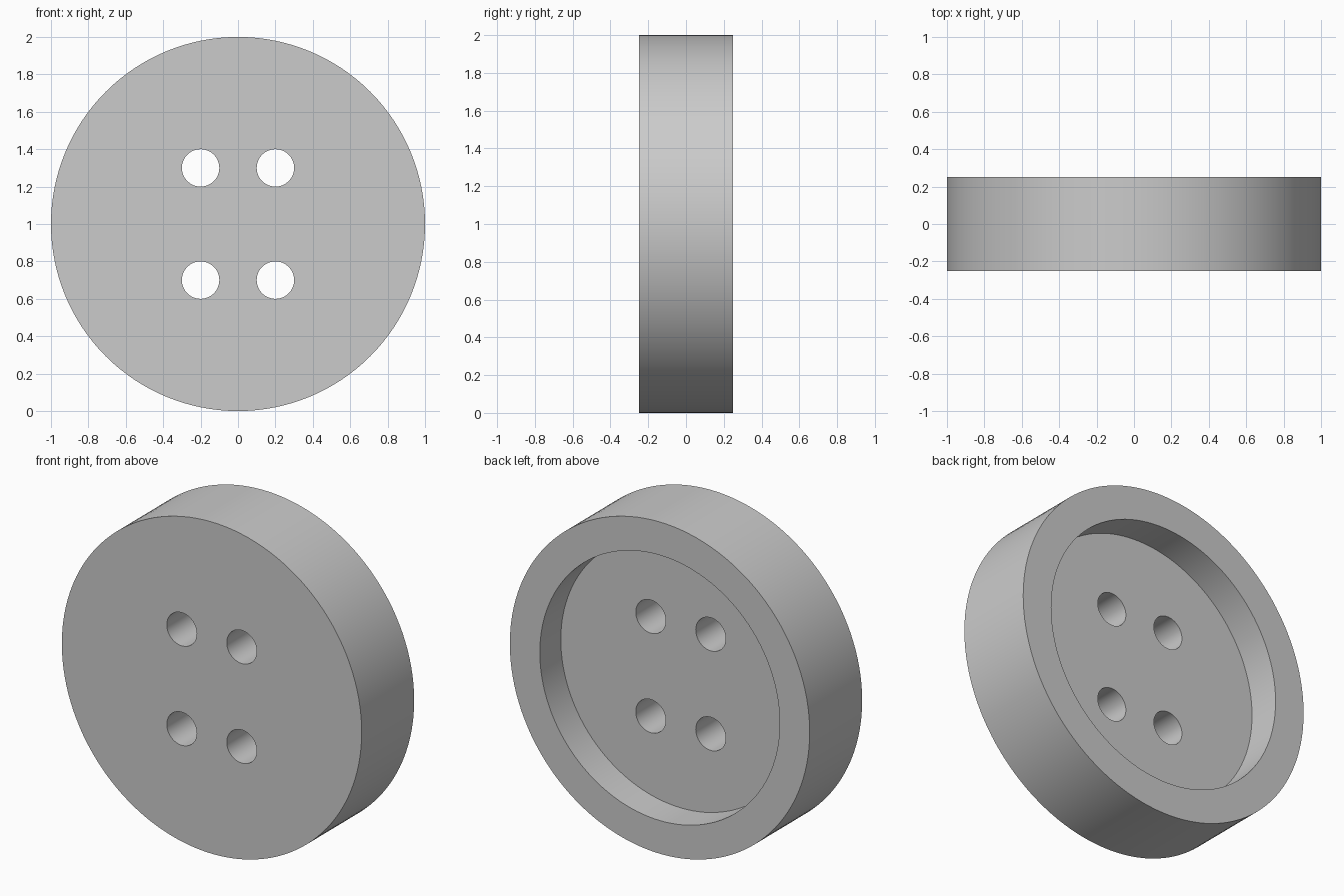
import bpy
from math import pi, radians

if "Cube" in bpy.data.objects:
    bpy.data.objects.remove(bpy.data.objects["Cube"], do_unlink=True)

RADIUS, THICKNESS = 1.0, 0.5
RECESS_RADIUS, RECESS_DEPTH = 0.8, 0.2
HOLE_RADIUS, HOLE_X, HOLE_Z = 0.1, 0.2, 0.3
BACK = THICKNESS / 2

grey = bpy.data.materials.new("grey")
grey.use_nodes = True
grey.diffuse_color = (0.6, 0.6, 0.6, 1)
grey.node_tree.nodes["Principled BSDF"].inputs["Base Color"].default_value = grey.diffuse_color


def disc(name, radius, depth, x=0, y=0, z=RADIUS, sides=64):
    """Cylinder whose axis runs front to back."""
    bpy.ops.mesh.primitive_cylinder_add(
        vertices=sides, radius=radius, depth=depth,
        location=(x, y, z), rotation=(pi / 2, 0, 0))
    obj = bpy.context.object
    obj.name = name
    obj.data.materials.append(grey)
    return obj


# Button body
button = disc("button", RADIUS, THICKNESS, sides=128)

# Back recess and four thread holes
cutters = [disc("recess_cutter", RECESS_RADIUS, 2 * RECESS_DEPTH, y=BACK, sides=128)]
for x in (-HOLE_X, HOLE_X):
    for z in (-HOLE_Z, HOLE_Z):
        cutters.append(disc("hole_cutter", HOLE_RADIUS, 2 * THICKNESS, x=x, z=RADIUS + z))

bpy.ops.object.select_all(action='DESELECT')
button.select_set(True)
bpy.context.view_layer.objects.active = button
for cutter in cutters:
    cut = button.modifiers.new(cutter.name, 'BOOLEAN')
    cut.operation = 'DIFFERENCE'
    cut.solver = 'EXACT'
    cut.object = cutter
    bpy.ops.object.modifier_apply(modifier=cut.name)

for cutter in cutters:
    bpy.data.objects.remove(cutter, do_unlink=True)

# Smooth walls, crisp rims
bpy.ops.object.shade_smooth_by_angle(angle=radians(30))
